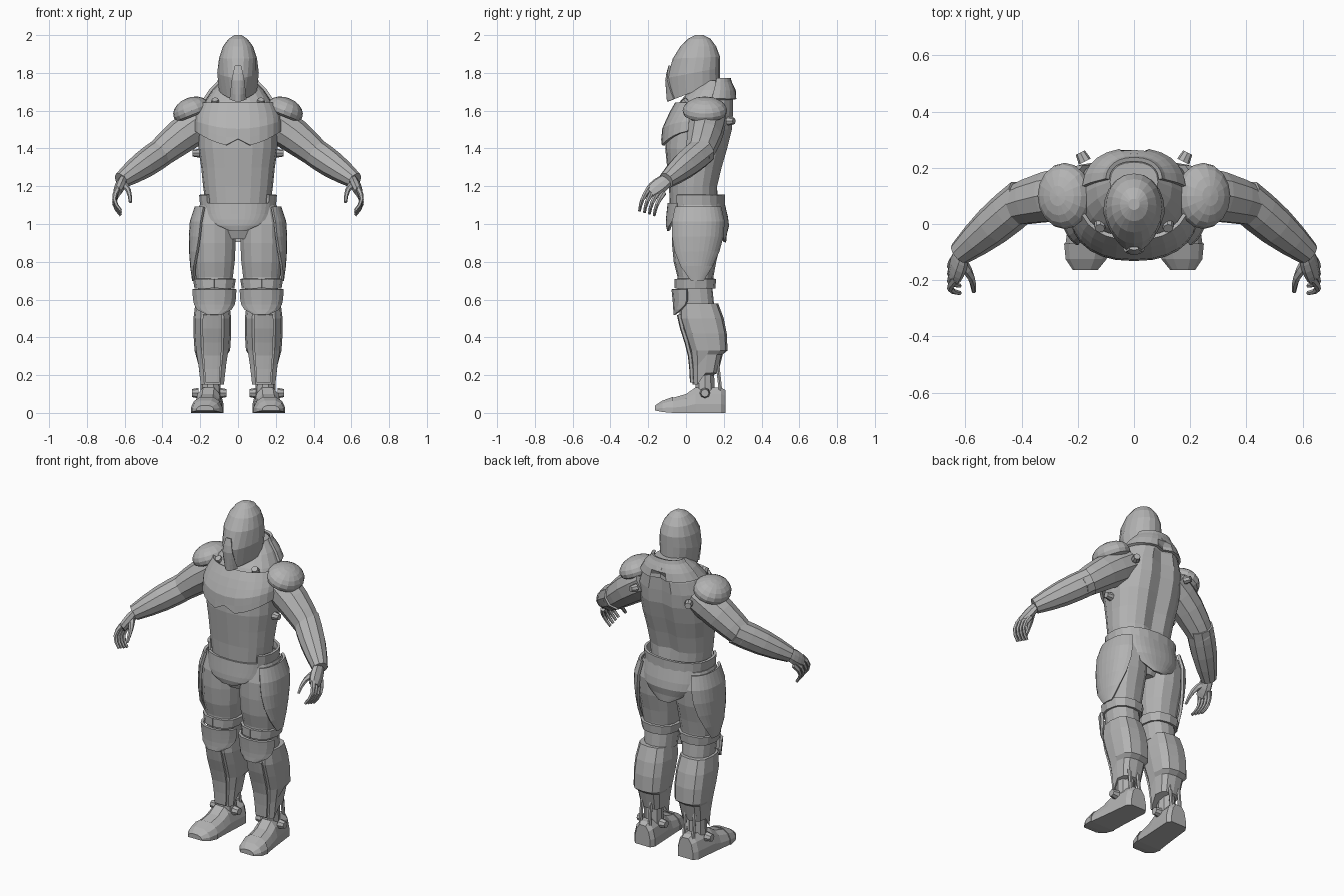
import bpy, bmesh
from math import sin, cos, radians, pi, copysign
from mathutils import Vector, Matrix

cube = bpy.data.objects.get("Cube")
if cube:
    bpy.data.objects.remove(cube, do_unlink=True)

grey = bpy.data.materials.new("plain grey")
grey.use_nodes = True
shade = (.45, .45, .45, 1)
grey.diffuse_color = shade
grey.node_tree.nodes["Principled BSDF"].inputs["Base Color"].default_value = shade


def finish(name, bm, mirror=False, thickness=0):
    """Turn a bmesh into a named object, optionally mirrored or thickened."""
    bmesh.ops.recalc_face_normals(bm, faces=bm.faces)
    mesh = bpy.data.meshes.new(name)
    bm.to_mesh(mesh)
    bm.free()
    mesh.materials.append(grey)
    ob = bpy.data.objects.new(name, mesh)
    bpy.context.collection.objects.link(ob)
    if thickness:
        solidify = ob.modifiers.new("Thickness", 'SOLIDIFY')
        solidify.thickness, solidify.offset = thickness, 0
    if mirror:
        ob.modifiers.new("Mirror", 'MIRROR').use_mirror_merge = False


def skin(name, rows, closed=True, **options):
    """Bridge rows of points with quads; closed rows get end caps."""
    bm = bmesh.new()
    loops = [[bm.verts.new(p) for p in row] for row in rows]
    count = len(loops[0])
    for a, b in zip(loops, loops[1:]):
        for i in range(count if closed else count - 1):
            j = (i + 1) % count
            bm.faces.new((a[i], a[j], b[j], b[i]))
    if closed:
        bm.faces.new(loops[0])
        bm.faces.new(loops[-1])
    finish(name, bm, **options)


class Shape:
    """Upright profile made of rows (height, half width, front y, back y)."""

    def __init__(self, rows, x=0, power=.85, tweak=None):
        self.rows, self.x, self.power, self.tweak = rows, x, power, tweak

    def section(self, z):
        for low, high in zip(self.rows, self.rows[1:]):
            if z <= high[0]:
                break
        t = min(1, max(0, (z - low[0]) / (high[0] - low[0])))
        return [a + (b - a) * t for a, b in zip(low[1:], high[1:])]

    def point(self, z, angle, grow=0):
        """Surface point; angle runs from the front round to the left."""
        width, front, back = self.section(z)
        side, ahead = (copysign(abs(f(angle)) ** self.power, f(angle)) for f in (sin, cos))
        p = Vector((self.x + (width + grow) * side,
                    (front + back) / 2 - ((back - front) / 2 + grow) * ahead, z))
        if self.tweak:
            self.tweak(p)
        return p

    def body(self, name, sides=16, **options):
        skin(name, [[self.point(row[0], 2 * pi * i / sides) for i in range(sides)]
                    for row in self.rows], **options)

    def plate(self, name, top, bottom, centre, spread, grow, flare=0, taper=0,
              tweak=None, rows=6, columns=13, thickness=.015, mirror=False):
        """Armour sheet that follows the shape and may narrow to its lower end."""
        grid = []
        for r in range(rows):
            t = r / (rows - 1)
            z = top + (bottom - top) * t
            half = spread * (1 - .8 * t ** taper if taper else 1)
            grid.append([self.point(z, radians(centre + half * (2 * c / (columns - 1) - 1)),
                                    grow + flare * t) for c in range(columns)])
        if tweak:
            for p in sum(grid, []):
                tweak(p)
        skin(name, grid, closed=False, thickness=thickness, mirror=mirror)


def limb(name, start, end, radius, end_radius, bulge=0, bend=(0, 0, 0), steps=5, sides=10, flat=1):
    """Tapered, bowed tube, mirrored to the other side."""
    start, end, bend = Vector(start), Vector(end), Vector(bend)
    rows = []
    for i in range(steps):
        t = i / (steps - 1)
        arch = sin(pi * t)
        along = end - start + bend * pi * cos(pi * t)
        u = along.cross(Vector((0, 1, 0))).normalized()
        v = along.normalized().cross(u)
        r = radius + (end_radius - radius) * t + bulge * arch
        turns = [2 * pi * k / sides for k in range(sides)]
        rows.append([start.lerp(end, t) + bend * arch + r * (u * flat * cos(a) + v * sin(a))
                     for a in turns])
    skin(name, rows, mirror=True)


def stud(name, position, direction, radius=.024, mirror=True):
    """Eight-sided stud with a tapered head."""
    bm = bmesh.new()
    turn = Vector(direction).to_track_quat('Z', 'Y').to_matrix().to_4x4()
    bmesh.ops.create_cone(bm, cap_ends=True, segments=8, radius1=radius, radius2=radius * .75,
                          depth=.036, matrix=Matrix.Translation(position) @ turn)
    finish(name, bm, mirror)


# Helmet: the chin narrows and dips forward
def chin(p):
    low = min(1, max(0, (1.9 - p.z) / .2))
    ahead = max(0, (.04 - p.y) / .14)
    p.x *= 1 - .6 * low * ahead
    p.z += .38 * low * (p.y - .04)


helmet = Shape([(1.7, .1, -.09, .18), (1.8, .11, -.1, .18), (1.88, .1, -.07, .18),
                (1.94, .08, -.03, .16), (1.98, .05, .01, .13), (2, .02, .05, .09)],
               power=.95, tweak=chin)
helmet.body("helmet", sides=20)
helmet.plate("face_plate", top=1.7, bottom=1.85, centre=0, spread=42, grow=.006,
             taper=1, columns=7, thickness=.01)
limb("neck", (0, .1, 1.58), (0, .09, 1.82), .09, .07)


# Torso with a groove down the spine
def spine(p):
    if abs(p.x) < .02 and p.y > .1 and 1.15 < p.z < 1.7:
        p.y -= .025


torso = Shape([(1.06, .165, -.085, .17), (1.2, .185, -.09, .17), (1.3, .195, -.1, .195),
               (1.4, .21, -.11, .225), (1.5, .21, -.105, .25), (1.58, .205, -.07, .255),
               (1.65, .175, -.03, .255), (1.71, .135, .02, .245), (1.76, .085, .08, .22)],
              tweak=spine)
torso.body("torso", sides=20)


# Chest plate: lower edge rises to the sides and is notched at the breastbone
def chest_edge(p):
    if abs(p.x) < .01 and p.z < 1.42:
        p.z += .04
    p.z += .35 * max(0, 1.6 - p.z) * (p.x / .2) ** 2


torso.plate("chest_plate", top=1.64, bottom=1.41, centre=0, spread=78, grow=.015, tweak=chest_edge)
torso.plate("collar", top=1.77, bottom=1.66, centre=180, spread=85, grow=.01)

# Hips, belt and flaps
hips = Shape([(.92, .08, -.04, .14), (1, .16, -.07, .18), (1.12, .18, -.07, .18)])
hips.body("hips")
hips.plate("belt", top=1.155, bottom=1.075, centre=180, spread=130, grow=.02, rows=2, columns=17)
hips.plate("front_guard", top=1.11, bottom=.965, centre=0, spread=52, grow=.02, flare=.015, taper=3)
hips.plate("rear_flap", top=1.12, bottom=.905, centre=180, spread=48, grow=.015, flare=.05, taper=5)

# Thighs and knees
thigh = Shape([(.56, .085, -.035, .15), (.66, .09, -.045, .14), (.72, .1, -.045, .145),
               (.8, .11, -.065, .16), (.9, .115, -.075, .185), (1, .113, -.075, .195),
               (1.1, .08, -.05, .17)], x=.125)
thigh.body("thigh", sides=14, mirror=True)
thigh.plate("thigh_plate", top=1.09, bottom=.7, centre=95, spread=65, grow=.014, taper=3, mirror=True)
thigh.plate("knee_wrap", top=.71, bottom=.66, centre=180, spread=180, grow=.008, rows=3, mirror=True)
thigh.plate("knee_pad", top=.655, bottom=.52, centre=0, spread=72, grow=.025, taper=4,
            columns=7, mirror=True)


# Shins: the calf guard is cut higher at the back, over a thin ankle
def calf_edge(p):
    if p.z < .3 and p.y > .1:
        p.z += .06


shin = Shape([(.15, .068, .035, .17), (.25, .08, .03, .195), (.33, .094, .02, .22),
              (.42, .1, -.01, .216), (.5, .1, -.035, .2), (.58, .09, -.035, .17)],
             x=.136, power=.7, tweak=calf_edge)
shin.body("shin", sides=12, mirror=True)
shin.plate("shin_strip", top=.52, bottom=.16, centre=0, spread=20, grow=.006, columns=5, mirror=True)
limb("ankle", (.145, .1, .08), (.145, .1, .26), .055, .05)
for side, x in (("inner", .115), ("outer", .175)):
    limb(f"{side}_heel_strut", (x, .185, .09), (x, .165, .28), .011, .011, sides=6)


# Boots run from heel to toe as (y, half width, height)
def boot(name, stations, grow=0):
    outline = [(1, 0), (1, .35), (.8, .75), (.4, 1)]
    outline += [(-side, up) for side, up in reversed(outline)]
    rows = []
    for y, width, height in stations:
        lift = max(0, -.1 - y) / 5
        rows.append([(.16 - y / 12 + (width + grow) * side, y, lift + (height - lift + grow) * up)
                     for side, up in outline])
    skin(name, rows, mirror=True)


toe = [(-.07, .078, .08), (-.125, .068, .06), (-.163, .04, .035)]
boot("boot", [(.21, .05, .12), (.185, .068, .135), (.05, .072, .135), (0, .074, .1)] + toe)
boot("toe_cap", toe, grow=.005)

# Arms and hands
limb("upper_arm", (.16, .115, 1.56), (.44, .06, 1.35), .1, .07, bulge=.008, bend=(0, .01, .01))
limb("forearm", (.39, .09, 1.39), (.62, -.105, 1.23), .076, .044, bulge=.012)
limb("palm", (.61, -.1, 1.235), (.64, -.19, 1.165), .036, .036, bulge=.01, sides=8, flat=.6)
for i, finger in enumerate(("index", "middle", "ring", "little")):
    across = Vector((0, .026, -.008)) * i
    limb(f"{finger}_finger", Vector((.635, -.195, 1.19)) + across, Vector((.62, -.246, 1.07)) + across,
         .015, .008, bend=(.027, -.01, 0), sides=6)
limb("thumb", (.61, -.14, 1.21), (.57, -.24, 1.115), .02, .008, bend=(-.01, 0, .015), sides=6)

# Shoulder pads: flattened domes tilted outwards
bm = bmesh.new()
bmesh.ops.create_uvsphere(bm, u_segments=16, v_segments=10, radius=1)
for v in bm.verts:
    v.co.z = max(v.co.z, -.45)
place = Matrix.Translation((.247, .1, 1.6)) @ Matrix.Rotation(radians(22), 4, 'Y')
bmesh.ops.transform(bm, verts=bm.verts, matrix=place @ Matrix.Diagonal((.1, .118, .07, 1)))
finish("shoulder_pad", bm, mirror=True)

# Studs
stud("chest_stud", (.12, -.005, 1.645), (.1, -.6, .8))
stud("waist_stud", (.222, .05, 1.375), (1, 0, 0))
stud("back_stud", (.183, .238, 1.545), (.5, 1, 0))
stud("spine_stud", (0, .24, 1.715), (0, 1, .5), mirror=False)
stud("outer_ankle_stud", (.226, .1, .105), (1, 0, 0), radius=.028)
stud("inner_ankle_stud", (.078, .1, .105), (-1, 0, 0), radius=.028)
